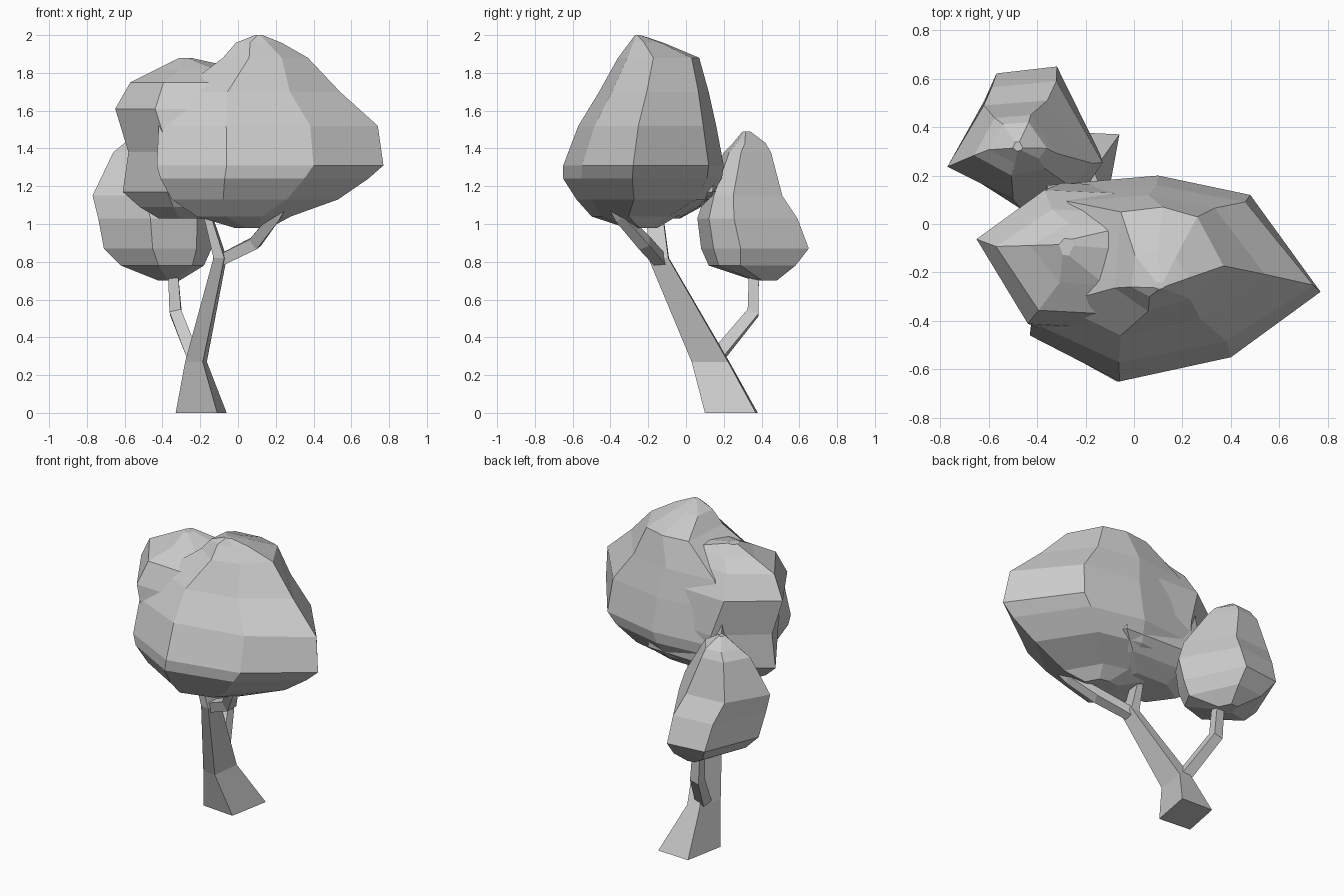
import bpy, bmesh
from mathutils import Vector


def make_object(name, rings):
    """Skin a stack of equal-length point rings into a closed flat-shaded mesh."""
    bm = bmesh.new()
    vs = [[bm.verts.new(p) for p in ring] for ring in rings]
    n = len(rings[0])
    for a, b in zip(vs, vs[1:]):
        for i in range(n):
            j = (i + 1) % n
            bm.faces.new((a[i], a[j], b[j], b[i]))
    bm.faces.new(vs[0][::-1])
    bm.faces.new(vs[-1])
    bmesh.ops.recalc_face_normals(bm, faces=bm.faces)
    me = bpy.data.meshes.new(name)
    bm.to_mesh(me)
    bm.free()
    ob = bpy.data.objects.new(name, me)
    bpy.context.collection.objects.link(ob)
    return ob


def loft(name, outline, levels):
    """Fit one plan outline into the box (z, x0, x1, y0, y1) of every level."""
    xs, ys = zip(*outline)
    unit = [((x - min(xs)) / (max(xs) - min(xs)),
             (y - min(ys)) / (max(ys) - min(ys))) for x, y in outline]
    return make_object(name, [
        [(x0 + u * (x1 - x0), y0 + v * (y1 - y0), z) for u, v in unit]
        for z, x0, x1, y0, y1 in levels])


def branch(name, path, radii):
    """Four-sided tapering tube along a path."""
    pts = [Vector(p) for p in path]
    rings = []
    for i, p in enumerate(pts):
        d = (pts[min(i + 1, len(pts) - 1)] - pts[max(i - 1, 0)]).normalized()
        side = d.cross(Vector((0, 1, 0))).normalized()
        up = side.cross(d)
        r = radii[i]
        rings.append([p + side * a * r + up * b * r
                      for a, b in ((-1, -1), (1, -1), (1, 1), (-1, 1))])
    return make_object(name, rings)


# Leaning square trunk with flared foot
loft("trunk", [(-0.33, 0.12), (-0.11, 0.10), (-0.06, 0.37), (-0.28, 0.38)], [
    (0.00, -0.33, -0.06, 0.10, 0.38),
    (0.27, -0.28, -0.165, 0.03, 0.23),
    (0.82, -0.13, -0.06, -0.20, -0.09),
    (1.12, -0.20, -0.16, -0.21, -0.13)])

# Side branches
branch("right_branch", [(-0.11, -0.13, 0.80), (0.09, -0.22, 0.90),
                        (0.20, -0.35, 1.04), (0.23, -0.38, 1.09)],
       [0.03, 0.032, 0.026, 0.024])
branch("left_branch", [(-0.23, 0.15, 0.28), (-0.33, 0.355, 0.53),
                       (-0.345, 0.36, 0.76)],
       [0.034, 0.031, 0.026])

# Large main crown
loft("main_crown", [(-0.43, -0.46), (-0.06, -0.65), (0.40, -0.55), (0.77, -0.28),
                    (0.48, 0.12), (0.10, 0.20), (-0.36, 0.16)], [
    (0.98, -0.02, 0.17, -0.32, -0.15),
    (1.04, -0.22, 0.28, -0.50, -0.05),
    (1.13, -0.35, 0.53, -0.58, 0.12),
    (1.24, -0.41, 0.69, -0.65, 0.19),
    (1.31, -0.43, 0.77, -0.65, 0.20),
    (1.52, -0.42, 0.74, -0.57, 0.16),
    (1.70, -0.32, 0.54, -0.46, 0.12),
    (1.88, -0.08, 0.37, -0.36, 0.07),
    (1.96, -0.01, 0.23, -0.30, -0.12),
    (2.00, 0.09, 0.13, -0.27, -0.24)])

# Crown lobe on the left, ridged along x and merging into the main crown
loft("left_crown", [(-0.65, -0.05), (-0.43, -0.43), (-0.10, -0.45),
                    (0.15, -0.10), (0.08, 0.15), (-0.36, 0.17)], [
    (1.03, -0.42, -0.02, -0.28, -0.03),
    (1.09, -0.52, 0.12, -0.36, 0.08),
    (1.17, -0.61, 0.25, -0.42, 0.16),
    (1.38, -0.58, 0.20, -0.46, 0.17),
    (1.61, -0.65, 0.12, -0.43, 0.14),
    (1.75, -0.57, 0.07, -0.37, 0.06),
    (1.82, -0.43, 0.02, -0.25, 0.00),
    (1.88, -0.31, -0.25, -0.13, -0.06)])

# Small low crown at the back left
loft("small_crown", [(-0.77, 0.25), (-0.48, 0.05), (-0.22, 0.12), (-0.13, 0.27),
                     (-0.33, 0.65), (-0.61, 0.62)], [
    (0.70, -0.42, -0.31, 0.36, 0.48),
    (0.78, -0.62, -0.18, 0.12, 0.58),
    (0.87, -0.71, -0.14, 0.08, 0.65),
    (1.03, -0.74, -0.13, 0.06, 0.59),
    (1.15, -0.77, -0.17, 0.10, 0.51),
    (1.38, -0.66, -0.32, 0.20, 0.45),
    (1.43, -0.60, -0.36, 0.25, 0.42),
    (1.49, -0.50, -0.46, 0.30, 0.34)])
